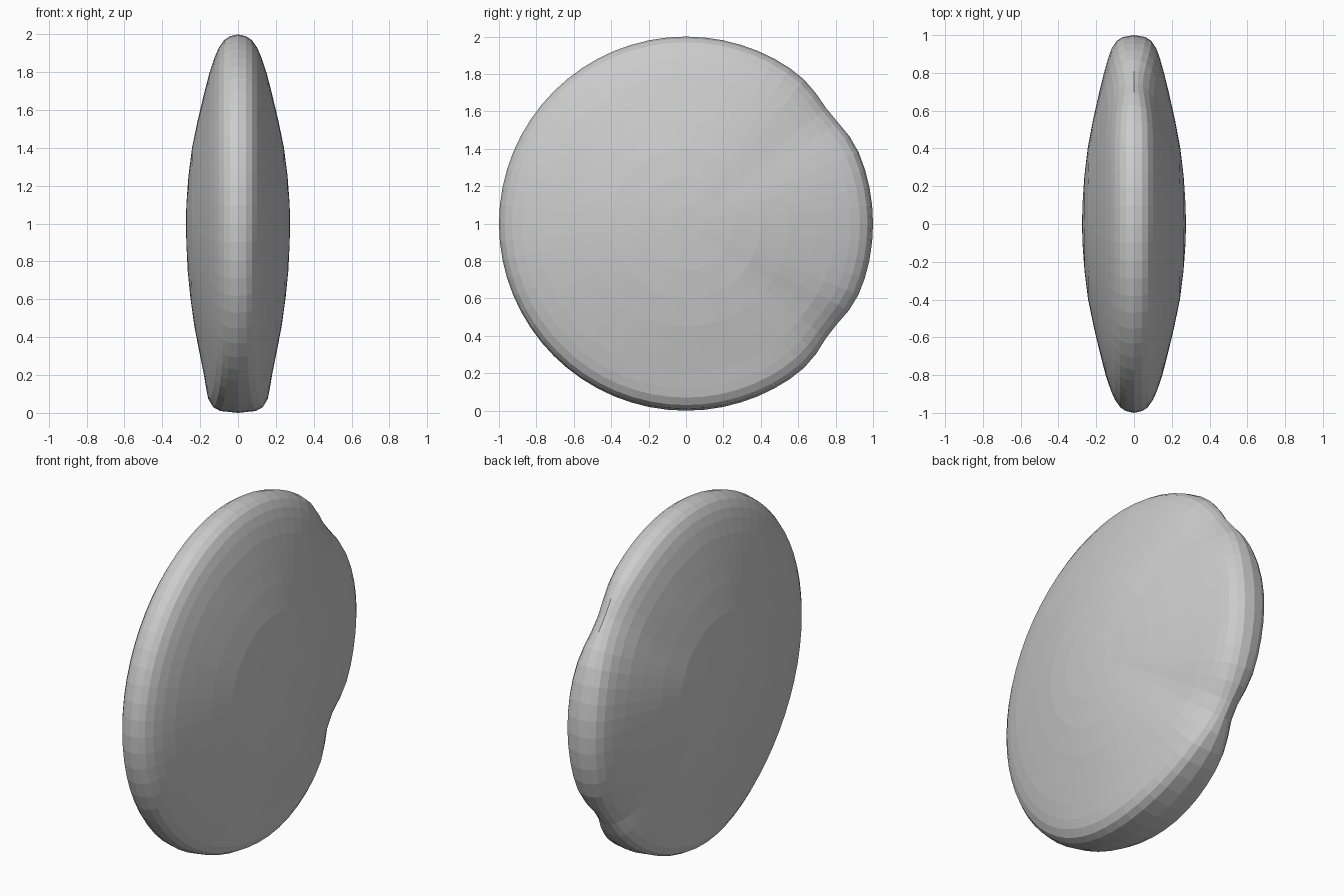
import bpy, bmesh, math

if "Cube" in bpy.data.objects:
    bpy.data.objects.remove(bpy.data.objects["Cube"])

SEGMENTS = 64
# Cross-section: distance from centre, half thickness at thin rim, at blunt rim
PROFILE = [(0.10, .273, .273), (0.25, .262, .266), (0.40, .243, .251),
           (0.55, .212, .230), (0.70, .176, .201), (0.80, .150, .181),
           (0.88, .123, .168), (0.93, .101, .158), (0.97, .073, .135),
           (0.99, .043, .098), (1.0, 0.0, 0.0)]


def bump(angle, centre, width):
    d = (angle - centre + 180) % 360 - 180
    return math.exp(-(d / width) ** 2)


def rim_radius(a):
    # Two shallow dents on the back edge
    return 1 - 0.03 * bump(a, 38, 9) - 0.035 * bump(a, -37, 9)


def bluntness(a):
    # Bottom is blunt, the dents are pinched thinner
    base = 1.0 * bump(a, -80, 38) + 0.3 * bump(a, 5, 22)
    return base - 0.45 * bump(a, 38, 12) - 0.6 * bump(a, -37, 10)


bm = bmesh.new()

# Half of the lens: pole and concentric rings
pole = bm.verts.new((0.275, 0, 1))
rings = []
for s, thin, blunt in PROFILE:
    ring = []
    for i in range(SEGMENTS):
        a = 360 * i / SEGMENTS
        t = math.radians(a)
        r = s * (1 + (rim_radius(a) - 1) * s ** 6)
        x = max(0, thin + (blunt - thin) * bluntness(a))
        ring.append(bm.verts.new((x, r * math.cos(t), 1 + r * math.sin(t))))
    rings.append(ring)

for i in range(SEGMENTS):
    j = (i + 1) % SEGMENTS
    bm.faces.new((pole, rings[0][i], rings[0][j]))
    for inner, outer in zip(rings, rings[1:]):
        bm.faces.new((inner[i], outer[i], outer[j], inner[j]))

bmesh.ops.recalc_face_normals(bm, faces=bm.faces)
if pole.link_faces[0].normal.x < 0:
    bmesh.ops.reverse_faces(bm, faces=bm.faces)

mesh = bpy.data.meshes.new("lens_body")
bm.to_mesh(mesh)
bm.free()
body = bpy.data.objects.new("lens_body", mesh)
bpy.context.collection.objects.link(body)

# Other half
mirror = body.modifiers.new("mirror", 'MIRROR')
mirror.use_axis = (True, False, False)
mirror.use_clip = True
